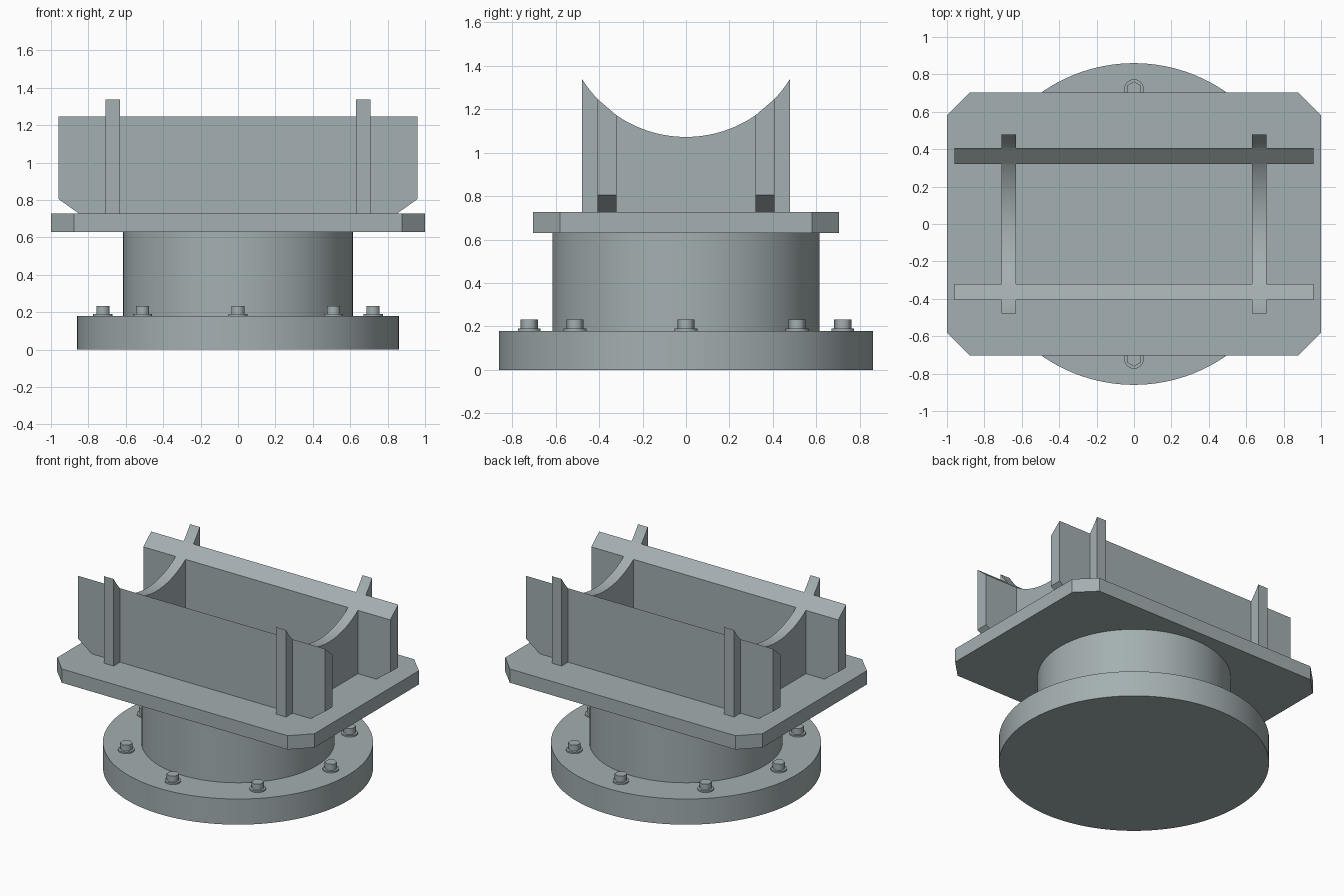
import bpy, bmesh
from math import sin, cos, pi, sqrt, radians

if "Cube" in bpy.data.objects:
    bpy.data.objects.remove(bpy.data.objects["Cube"])

# Blue-grey paint shared by every part
paint = bpy.data.materials.new("blue_grey_paint")
paint.diffuse_color = (0.37, 0.43, 0.44, 1)
paint.use_nodes = True
paint.node_tree.nodes["Principled BSDF"].inputs["Base Color"].default_value = paint.diffuse_color


def add_object(name, bm, smooth=0):
    bmesh.ops.recalc_face_normals(bm, faces=bm.faces)
    mesh = bpy.data.meshes.new(name)
    bm.to_mesh(mesh)
    bm.free()
    mesh.materials.append(paint)
    ob = bpy.data.objects.new(name, mesh)
    bpy.context.collection.objects.link(ob)
    if smooth:
        bpy.ops.object.select_all(action='DESELECT')
        ob.select_set(True)
        bpy.context.view_layer.objects.active = ob
        bpy.ops.object.shade_smooth_by_angle(angle=radians(smooth))
    return ob


def prism(name, start, end, smooth=0):
    """Closed solid between two matching outlines."""
    bm = bmesh.new()
    a = [bm.verts.new(p) for p in start]
    b = [bm.verts.new(p) for p in end]
    bm.faces.new(a)
    bm.faces.new(b)
    n = len(a)
    for i in range(n):
        j = (i + 1) % n
        bm.faces.new((a[i], a[j], b[j], b[i]))
    return add_object(name, bm, smooth)


def disc(name, x, y, r, z0, z1, sides, turn=0.0, smooth=30):
    ring = [(x + r * cos(turn + 2 * pi * i / sides),
             y + r * sin(turn + 2 * pi * i / sides)) for i in range(sides)]
    return prism(name, [(*p, z0) for p in ring], [(*p, z1) for p in ring], smooth)


def saddle_z(y):
    """Height of the round saddle surface."""
    return 1.634 - sqrt(0.562 ** 2 - y * y)


# Round base flange and drum
disc("base_flange", 0, 0, 0.86, 0, 0.18, 128)
disc("drum", 0, 0, 0.615, 0.18, 0.63, 128)

# Softly shaded six-sided bolts and washers around the flange
for k in range(8):
    x, y = 0.722 * cos(k * pi / 4), 0.722 * sin(k * pi / 4)
    disc(f"washer_{k + 1}", x, y, 0.052, 0.18, 0.19, 32)
    disc(f"bolt_head_{k + 1}", x, y, 0.04, 0.19, 0.233, 6, pi / 2, 65)

# Top plate with clipped corners
outline = [(1, -0.58), (1, 0.58), (0.877, 0.703), (-0.877, 0.703),
           (-1, 0.58), (-1, -0.58), (-0.877, -0.703), (0.877, -0.703)]
prism("top_plate", [(*p, 0.63) for p in outline], [(*p, 0.727) for p in outline])

# Long side walls, their tops following the saddle
for side, label in ((-1, "front"), (1, "back")):
    def wall(y):
        top = saddle_z(y)
        return [(x, side * y, z) for x, z in
                ((-0.85, 0.727), (0.85, 0.727), (0.96, 0.805),
                 (0.96, top), (-0.96, top), (-0.96, 0.805))]
    prism(f"{label}_side_wall", wall(0.32), wall(0.407))

# Curved cradle ribs
steps = 48
arc = [0.478 - 0.956 * i / steps for i in range(steps + 1)]
profile = [(-0.478, 0.727), (0.478, 0.727)] + [(y, saddle_z(y)) for y in arc]
for side, label in ((-1, "left"), (1, "right")):
    prism(f"{label}_cradle_rib",
          [(side * 0.632, y, z) for y, z in profile],
          [(side * 0.708, y, z) for y, z in profile], 30)
